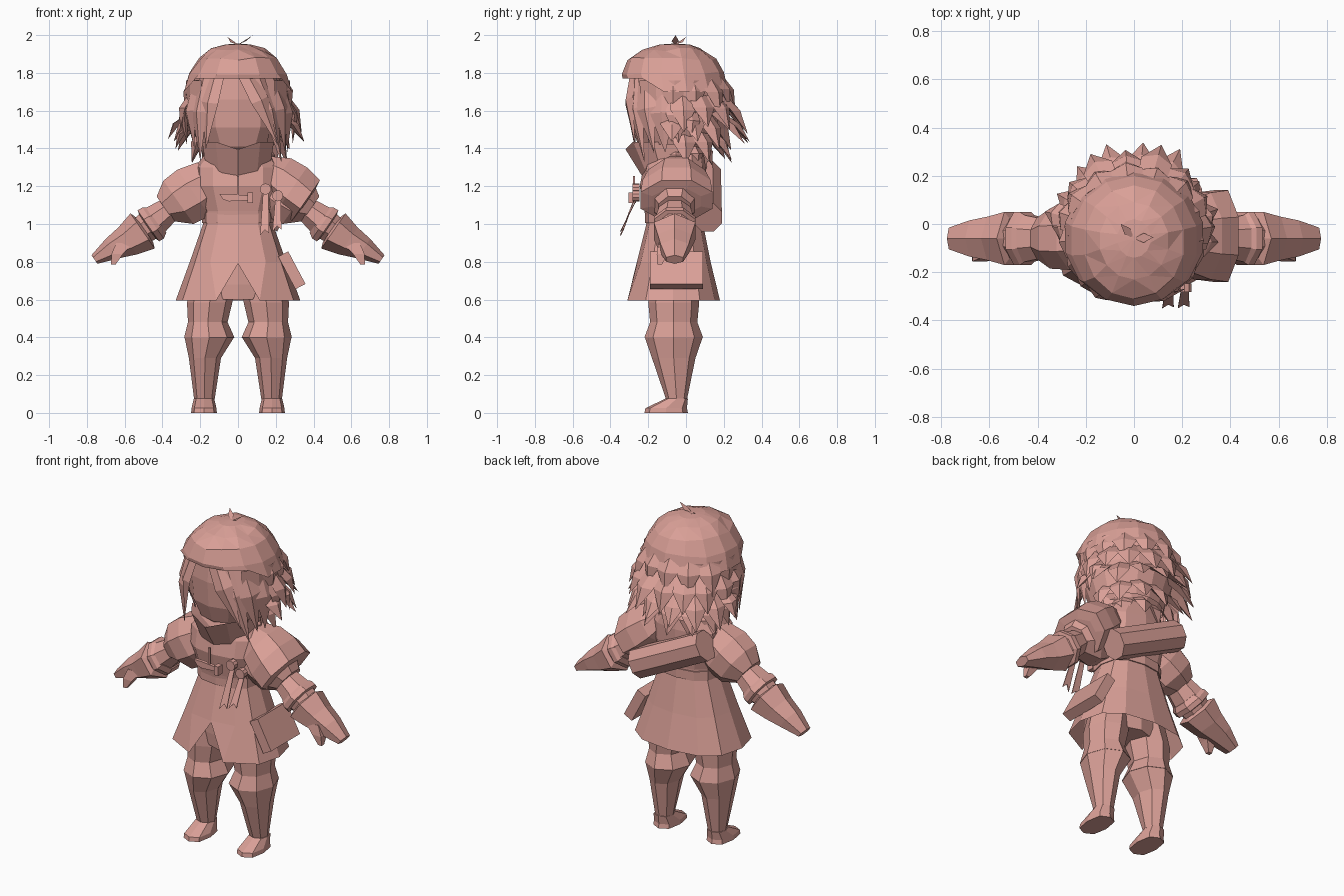
import bpy, bmesh, math, random
from mathutils import Vector as V

if "Cube" in bpy.data.objects:
    bpy.data.objects.remove(bpy.data.objects["Cube"])

random.seed(4)
mat = bpy.data.materials.new("salmon_clay")
mat.diffuse_color = (0.70, 0.35, 0.31, 1)
mat.use_nodes = True
mat.node_tree.nodes["Principled BSDF"].inputs["Base Color"].default_value = mat.diffuse_color


def finish(name, bm):
    bmesh.ops.recalc_face_normals(bm, faces=bm.faces[:])
    me = bpy.data.meshes.new(name)
    bm.to_mesh(me)
    bm.free()
    me.materials.append(mat)
    ob = bpy.data.objects.new(name, me)
    bpy.context.collection.objects.link(ob)
    return ob


def add_loft(bm, rings, caps=(True, True)):
    vs = [[bm.verts.new(p) for p in r] for r in rings]
    n = len(vs[0])
    for a, b in zip(vs, vs[1:]):
        for i in range(n):
            j = (i + 1) % n
            bm.faces.new((a[i], a[j], b[j], b[i]))
    if caps[0]:
        bm.faces.new(vs[0][::-1])
    if caps[1]:
        bm.faces.new(vs[-1])
    return vs


def ring(cx, cy, z, rx, ry, n, power=1.0):
    """Level ring, vertex 0 at the front; power below 1 is boxier."""
    out = []
    for i in range(n):
        a = 2 * math.pi * i / n - math.pi / 2
        c, s = math.cos(a), math.sin(a)
        c = math.copysign(abs(c) ** power, c) if abs(c) > 1e-6 else 0
        s = math.copysign(abs(s) ** power, s) if abs(s) > 1e-6 else 0
        out.append(V((cx + rx * c, cy + ry * s, z)))
    return out


def loft(name, rings, caps=(True, True)):
    bm = bmesh.new()
    add_loft(bm, rings, caps)
    return finish(name, bm)


def limb(name, side, rows, n=8, y=-0.06):
    """Sleeve-like loft leaning outward and down; rows: x, z, thickness, depth."""
    k = 1 / math.cos(math.pi / n)
    rings = []
    for x, z, r, d in rows:
        pts = []
        for i in range(n):
            a = 2 * math.pi * (i + 0.5) / n
            u, w = r * k * math.sin(a), d * k * math.cos(a)
            pts.append(V((side * (x + 0.57 * u), y + w, z + 0.82 * u)))
        rings.append(pts)
    return loft(name, rings)


def box(name, loc, size, rot=(0, 0, 0)):
    bm = bmesh.new()
    bmesh.ops.create_cube(bm, size=1)
    ob = finish(name, bm)
    ob.location, ob.scale, ob.rotation_euler = loc, size, rot
    return ob


def lock(bm, b, t, w, bulge=0.03, thick=0.035):
    """Pointed hair lock, sunk at the root, with a ridge facing away from the head."""
    b, t = V(b), V(t)
    m = b.lerp(t, 0.45)
    o = V((m.x, m.y + 0.06, 0)).normalized()
    c = (t - b).cross(o).normalized()
    rings = []
    for p, f in ((b - o * thick, 0.8), (m + o * bulge, 0.95), (t, 0.02)):
        rings.append([p + c * w * f / 2, p + o * thick * f,
                      p - c * w * f / 2, p - o * thick * f])
    add_loft(bm, rings)


# head and face
loft("head", [ring(0, -0.07, z, rx, ry, 12) for z, rx, ry in
              ((1.36, .12, .13), (1.41, .18, .18), (1.51, .235, .215),
               (1.66, .25, .225), (1.82, .22, .21))])
loft("neck", [ring(0, -0.06, z, .1, .1, 8) for z in (1.25, 1.42)])

# faceted hair dome, rising at the front over the face
bm = bmesh.new()
v = add_loft(bm, [ring(0, y, z, rx, ry, 14) for z, rx, ry, y in
                  ((1.70, .293, .28, -.055), (1.80, .265, .27, -.07), (1.875, .21, .235, -.075),
                   (1.925, .145, .16, -.07), (1.95, .07, .08, -.06), (1.955, .01, .01, -.06))],
             (False, True))
for i in (-2, -1, 0, 1, 2):
    v[0][i].co.z += 0.07
for r in v[1:4]:
    for q in r:
        q.co.z += random.uniform(-.012, .008)
bmesh.ops.triangulate(bm, faces=[f for f in bm.faces if f.calc_center_median().z > 1.86])
finish("hair_dome", bm)

# hair shell around sides and back, open over the face
bm = bmesh.new()
add_loft(bm, [ring(0, -0.06, z, rx, ry, 16) for z, rx, ry in
              ((1.42, .21, .19), (1.6, .275, .245), (1.76, .275, .265))], (False, False))
gone = [f for f in bm.faces if f.calc_center_median().y < -0.2]
bmesh.ops.delete(bm, geom=gone, context='FACES')
finish("hair_shell", bm)

# layered spiky locks at the back: count, root radius and height, tip radius and height
bm = bmesh.new()
rows = ((8, .25, 1.80, .34, 1.60, .14), (9, .27, 1.70, .395, 1.50, .14),
        (9, .25, 1.60, .41, 1.41, .13), (7, .20, 1.52, .32, 1.35, .13),
        (5, .15, 1.45, .22, 1.28, .12))
for k, (n, r0, z0, r1, z1, w) in enumerate(rows):
    for i in range(n):
        a = math.radians(-8 + 196 * (i + 0.25 + 0.5 * (k % 2)) / n)
        rt = (r1 + random.uniform(-.03, .015)) * (.84 + .16 * math.sin(a))
        rb = r0 * (.96 + .04 * math.sin(a))
        lock(bm, (rb * math.cos(a), -.06 + rb * math.sin(a), z0),
             (rt * math.cos(a), -.06 + rt * math.sin(a), z1 + random.uniform(-.03, .03)),
             w, 0.004, 0.03)
finish("hair_back_locks", bm)

# fringe, side locks and flicked-out tips
bm = bmesh.new()
for b, t, w in (
        ((-.11, -.27, 1.84), (-.17, -.27, 1.40), .11),
        ((-.18, -.23, 1.80), (-.20, -.23, 1.34), .13),
        ((-.24, -.15, 1.76), (-.23, -.17, 1.40), .14),
        ((-.26, -.06, 1.70), (-.27, -.07, 1.42), .13),
        ((.02, -.29, 1.85), (.21, -.27, 1.42), .11),
        ((.09, -.27, 1.84), (.23, -.22, 1.33), .12),
        ((.18, -.22, 1.80), (.25, -.17, 1.38), .13),
        ((.24, -.13, 1.76), (.26, -.11, 1.38), .14),
        ((.26, -.05, 1.70), (.29, -.04, 1.43), .13),
        ((-.25, .02, 1.60), (-.37, .05, 1.45), .10),
        ((-.24, -.03, 1.54), (-.33, -.02, 1.40), .10),
        ((.25, .02, 1.62), (.33, .03, 1.46), .10)):
    lock(bm, b, t, w, 0.022, 0.022)
finish("hair_fringe", bm)

# tuft on the crown
bm = bmesh.new()
for tip, side in (((.08, -.055, 2.0), (0, .02, 0)), ((-.055, 0, 1.99), (.012, .012, 0))):
    a, t, s = V((0, -.06, 1.95)), V(tip), V(side)
    m = a.lerp(t, .5) - V((0, 0, .008))
    bm.faces.new([bm.verts.new(p) for p in (a, m - s, t, m + s)])
finish("hair_tuft", bm)

# flared collar, dipping at the front
bm = bmesh.new()
v = add_loft(bm, [ring(0, y, z, rx, ry, 10) for z, rx, ry, y in
                  ((1.25, .17, .15, -.08), (1.435, .2, .21, -.11), (1.41, .16, .16, -.10))],
             (False, True))
for r in v[1:]:
    r[0].co.z -= 0.04
finish("collar", bm)

# coat with a notch in the front hem
bm = bmesh.new()
v = add_loft(bm, [ring(0, y, z, rx, ry, 12, .8) for z, rx, ry, y in
                  ((.595, .33, .25, -.07), (.80, .255, .195, -.065), (1.0, .185, .15, -.06),
                   (1.07, .185, .155, -.065), (1.2, .23, .175, -.07),
                   (1.30, .23, .165, -.06), (1.40, .15, .14, -.05))], (False, True))
v[0][0].co = v[1][0].co - V((0, 0, .01))
for i, s in ((1, 1), (-1, -1)):
    v[0][i].co = (s * .115, -.31, .595)
finish("coat", bm)
loft("belt", [ring(0, -.06, z, .19, .157, 12, .8) for z in (1.005, 1.06)])
loft("hips", [ring(0, -.065, z, rx, .13, 10) for z, rx in ((.60, .13), (.68, .22), (.9, .19))])

for s, side in ((-1, "left"), (1, "right")):
    # breeches, stocking and shoe
    loft(side + "_breeches", [ring(s * x, -.065, z, rx, ry, 8) for z, x, rx, ry in
         ((.40, .152, .133, .155), (.48, .16, .105, .125), (.585, .15, .12, .135),
          (.72, .12, .12, .12))])
    loft(side + "_stocking", [ring(s * x, y, z, rx, ry, 8) for z, x, rx, ry, y in
         ((.07, .178, .054, .055, -.05), (.29, .175, .085, .115, -.065),
          (.40, .152, .131, .153, -.065))])
    loft(side + "_shoe", [ring(s * .18, y, z, rx, ry, 8, .75) for z, rx, ry, y in
         ((0, .068, .115, -.105), (.025, .066, .11, -.105), (.075, .054, .06, -.05))])
    # sleeve, cuffs, hand and thumb
    limb(side + "_puff_sleeve", s, ((.14, 1.22, .13, .10), (.235, 1.165, .15, .13),
                                    (.315, 1.115, .14, .125), (.385, 1.08, .08, .085)))
    limb(side + "_forearm", s, ((.36, 1.08, .065, .08), (.45, 1.01, .085, .10),
                                (.50, .97, .075, .08)))
    limb(side + "_cuff", s, ((.425, 1.02, .08, .09), (.45, 1.005, .10, .11),
                             (.475, .99, .10, .11), (.48, .985, .07, .09)))
    limb(side + "_glove", s, ((.495, .97, .07, .085), (.505, .963, .098, .11),
                              (.585, .91, .075, .09), (.665, .87, .054, .075),
                              (.76, .812, .024, .045)), 6)
    loft(side + "_thumb", [[V((s * (x + dx), y + dy, z)) for dx, dy in
         ((-r, -r), (r, -r), (r, r), (-r, r))] for x, y, z, r in
         ((.60, -.10, .90, .045), (.64, -.125, .84, .03), (.66, -.14, .785, .012))])

# padded shoulder guard on one side
limb("shoulder_guard", 1, ((.14, 1.30, .07, .09), (.21, 1.245, .125, .15),
                           (.285, 1.185, .14, .18), (.36, 1.125, .13, .19),
                           (.365, 1.12, .08, .13)), 8, -.05)

# hip pouch
box("hip_pouch", (.285, -.05, .755), (.06, .28, .195), (0, math.radians(-28), 0))

# bedroll slung across the back
a, b = V((.245, .115, 1.035)), V((-.21, .11, 1.26))
d = (b - a).normalized()
up = V((0, 1, 0)).cross(d)
loft("bedroll", [[p + (up * math.cos(i * math.pi / 4 + .39) +
                       V((0, .9, 0)) * math.sin(i * math.pi / 4 + .39)) * .09
                  for i in range(8)] for p in (a, b)])

# chest clasp: pendant blade, cord and block
bm = bmesh.new()
outline = ((-.10, 1.16), (-.05, 1.16), (.06, 1.15), (.06, 1.125), (-.05, 1.12), (-.08, 1.13))
add_loft(bm, [[V((x, y, z)) for x, z in outline] for y in (-.285, -.265)])
finish("clasp_blade", bm)
box("clasp_block", (.065, -.285, 1.14), (.028, .04, .055))
box("clasp_cord", (0, -.275, 1.20), (.012, .012, .11))

# round buttons, each with a forked ribbon
for k, (x, z) in enumerate(((.145, 1.185), (.21, 1.15))):
    bpy.ops.mesh.primitive_cylinder_add(vertices=10, radius=.03, depth=.035,
                                        location=(x, -.265, z), rotation=(math.pi / 2, 0, 0))
    o = bpy.context.object
    o.name = "ribbon_button_%d" % (k + 1)
    o.data.materials.append(mat)
    bm = bmesh.new()
    low = .94 + .02 * k
    pts = [(x - .012, -.26, z - .01), (x + .016, -.26, z - .01), (x + .02, -.345, low + .01),
           (x - .003, -.335, low + .03), (x - .028, -.35, low)]
    add_loft(bm, [[V(p) + V((0, e, 0)) for p in pts] for e in (0, .006)])
    finish("forked_ribbon_%d" % (k + 1), bm)
